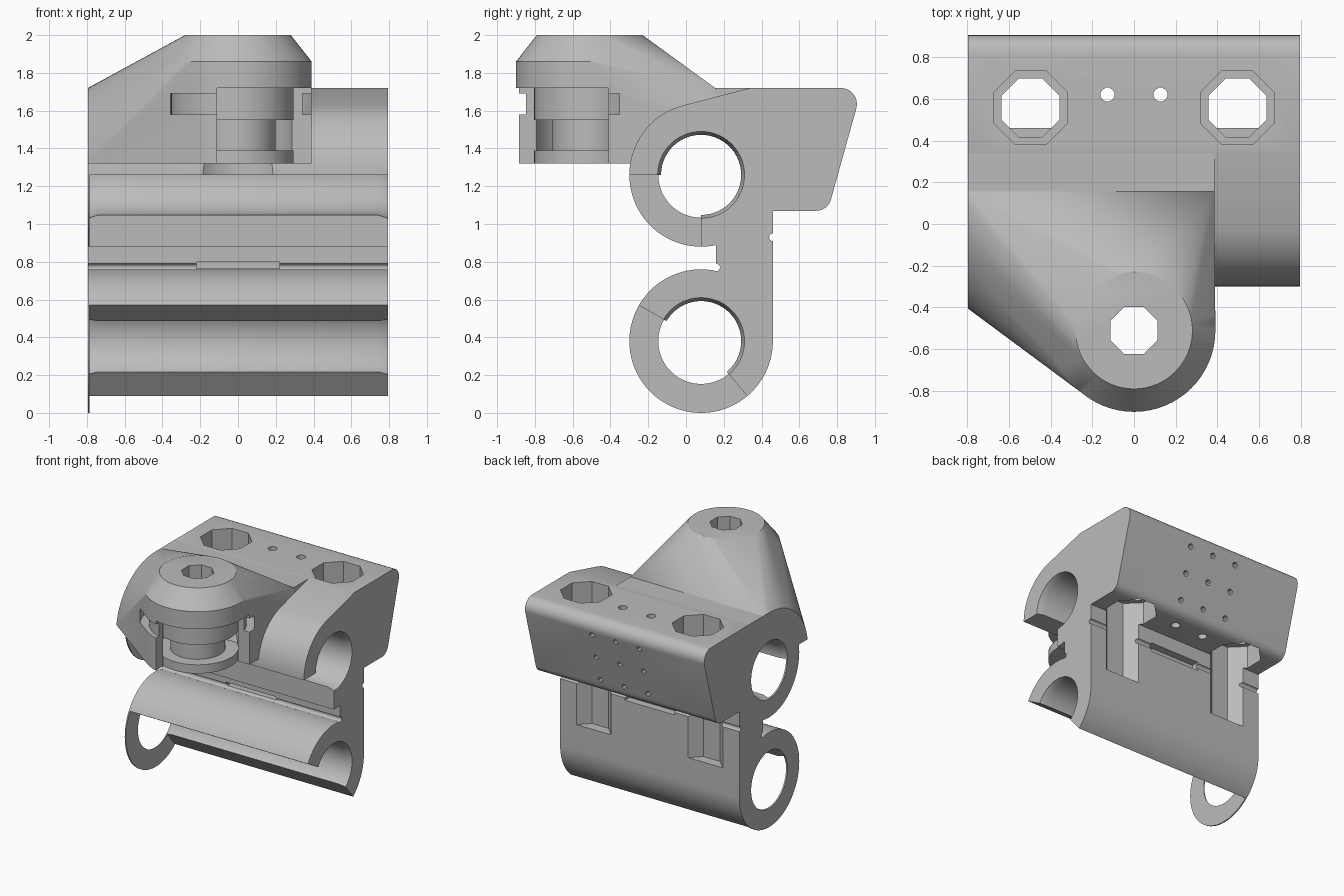
import bpy, bmesh, math
from mathutils import Vector, Matrix

if "Cube" in bpy.data.objects:
    bpy.data.objects.remove(bpy.data.objects["Cube"], do_unlink=True)

mat = bpy.data.materials.new("plain grey")
mat.use_nodes = True
GREY = (0.5, 0.5, 0.5, 1)
mat.diffuse_color = GREY
mat.node_tree.nodes["Principled BSDF"].inputs["Base Color"].default_value = GREY


def finish(name, bm):
    bmesh.ops.recalc_face_normals(bm, faces=bm.faces)
    me = bpy.data.meshes.new(name)
    bm.to_mesh(me)
    bm.free()
    me.materials.append(mat)
    ob = bpy.data.objects.new(name, me)
    bpy.context.collection.objects.link(ob)
    return ob


def arc(cy, cz, r, a0, a1, n):
    angles = [math.radians(a0 + (a1 - a0) * i / n) for i in range(n + 1)]
    return [(cy + r * math.cos(a), cz + r * math.sin(a)) for a in angles]


def prism(name, pts, x0, x1):
    """Extrude a (y, z) outline along x."""
    bm = bmesh.new()
    face = bm.faces.new([bm.verts.new((x0, y, z)) for y, z in pts])
    geo = bmesh.ops.extrude_face_region(bm, geom=[face])["geom"]
    moved = [v for v in geo if isinstance(v, bmesh.types.BMVert)]
    bmesh.ops.translate(bm, verts=moved, vec=(x1 - x0, 0, 0))
    return finish(name, bm)


def box(name, x0, x1, y0, y1, z0, z1):
    return prism(name, [(y0, z0), (y1, z0), (y1, z1), (y0, z1)], x0, x1)


def lathe(name, profile, centre, axis="Z", n=64):
    """Revolve (radius, height) pairs into a capped solid."""
    bm = bmesh.new()
    rings = []
    for r, h in profile:
        turn = [2 * math.pi * (i + 0.5) / n for i in range(n)]
        rings.append([bm.verts.new((r * math.cos(a), r * math.sin(a), h)) for a in turn])
    for lo, hi in zip(rings, rings[1:]):
        for i in range(n):
            j = (i + 1) % n
            bm.faces.new((lo[i], lo[j], hi[j], hi[i]))
    bm.faces.new(rings[0])
    bm.faces.new(rings[-1])
    rot = {"Z": Matrix(), "X": Matrix.Rotation(math.pi / 2, 4, "Y"),
           "Y": Matrix.Rotation(-math.pi / 2, 4, "X")}[axis]
    bm.transform(Matrix.Translation(Vector(centre)) @ rot)
    return finish(name, bm)


def rod(name, r, h0, h1, centre, axis="Z", n=32):
    return lathe(name, [(r, h0), (r, h1)], centre, axis, n)


def octagon(name, apothem, h0, h1, x, y):
    return rod(name, apothem / math.cos(math.pi / 8), h0, h1, (x, y, 0), n=8)


def carve(ob, cutters):
    """Cut all cutters from the part and keep the plain result."""
    for c in cutters:
        c.hide_render = True
        m = ob.modifiers.new("cut", "BOOLEAN")
        m.operation, m.solver, m.object = "DIFFERENCE", "EXACT", c
    deps = bpy.context.evaluated_depsgraph_get()
    deps.update()
    me = bpy.data.meshes.new_from_object(ob.evaluated_get(deps))
    ob.modifiers.clear()
    ob.data = me
    for c in cutters:
        bpy.data.objects.remove(c, do_unlink=True)


END = 0.795
RING_Y, UPPER, LOWER = 0.08, 1.26, 0.38
HEAD_Y = -0.51


def bore(z):
    prof = [(0.23, -1), (0.23, -END), (0.212, -0.74), (0.212, 0.74), (0.23, END), (0.23, 1)]
    return lathe("bore_cutter", prof, (0, RING_Y, z), "X")


# Main body: two bearing rings, web and overhanging rear block
outline = (arc(RING_Y, UPPER, 0.38, 180, 105, 18) + [(0.34, 1.72)]
           + arc(0.82, 1.635, 0.085, 90, -15, 8)
           + arc(0.69, 1.15, 0.08, -15, -90, 6) + [(0.46, 1.07)]
           + arc(RING_Y, LOWER, 0.38, 0, -282, 64)
           + arc(RING_Y, UPPER, 0.38, -78, -176, 24))
body = prism("bearing_body", outline, -END, END)

cuts = [bore(UPPER), bore(LOWER)]
# Open sides of the rings, leaving a thin full ring at one end
cuts.append(box("upper_opening", 0.01 - END, 1, -0.4, RING_Y, 0.84, UPPER))
wedge = [(RING_Y, LOWER)] + arc(RING_Y, LOWER, 0.7, 150, 310, 8)
cuts.append(prism("lower_opening", wedge, 0.01 - END, 1))
# Clearance in the upper ring below the head
cuts.append(rod("head_clearance", 0.28, 1.1, 1.32, (0, HEAD_Y, 0), n=64))
# Stepped bolt holes that run on as grooves in the rear wall
for x in (-0.495, 0.495):
    cuts.append(octagon("bolt_hole", 0.139, 1.1, 1.6, x, 0.557))
    cuts.append(octagon("bolt_head", 0.177, 1.42, 1.9, x, 0.557))
    cuts.append(octagon("bolt_groove", 0.177, 0.58, 1.25, x, 0.557))
# Small holes in the top and in the sloping rear face
for x in (-0.127, 0.127):
    cuts.append(rod("top_pin_hole", 0.034, 0.98, 1.9, (x, 0.62, 0), n=12))
for x in (-0.21, 0, 0.21):
    for z in (1.58, 1.38, 1.18):
        cuts.append(rod("rear_pin_hole", 0.022, 0.68, 1, (x, 0, z), "Y", 8))
# Fine grooves and tie slots in the web
for y, z in ((0.16, 0.77), (0.46, 0.93)):
    cuts.append(rod("web_groove", 0.02, -1, 1, (0, y, z), "X", 16))
cuts.append(box("front_tie_slot", -0.22, 0.22, 0.1, 0.24, 0.765, 0.8))
cuts.append(box("rear_tie_slot", -0.22, 0.22, 0.4, 0.5, 0.89, 0.96))
carve(body, cuts)

# Arm: convex blend from the head to a rounded shoulder
bm = bmesh.new()
for r, z in ((0.39, 1.32), (0.39, 1.86), (0.28, 2.0)):
    for x, y in arc(0, HEAD_Y, r, 0, 360, 64)[:-1]:
        bm.verts.new((x, y, z))
shoulder = [(RING_Y + 0.49 * c, UPPER + 0.46 * s) for c, s in arc(0, 0, 1, 90, 172.5, 14)]
for x in (-END, 0.385):
    for y, z in shoulder + [(0.155, 1.72), (0.155, 1.32)]:
        bm.verts.new((x, y, z))
hull = bmesh.ops.convex_hull(bm, input=bm.verts)
spare = [v for v in bm.verts if not v.link_faces]
bmesh.ops.delete(bm, geom=spare, context="VERTS")
bmesh.ops.dissolve_limit(bm, angle_limit=0.002, verts=bm.verts, edges=bm.edges)
arm = finish("head_arm", bm)

# Strap groove cutter: a ring around the head
groove = rod("strap_groove", 0.42, 1.58, 1.69, (0, HEAD_Y, 0), n=64)
carve(groove, [rod("strap_core", 0.355, 1.5, 1.75, (0, HEAD_Y, 0), n=64)])
carve(arm, [bore(UPPER),
            rod("pulley_pocket", 0.302, 1.2, 1.72, (0, HEAD_Y, 0), n=64),
            box("pocket_corner", -0.11, 0.6, -1.1, -0.41, 1.2, 1.72),
            groove,
            octagon("axle_hole", 0.112, 1.2, 2.2, 0, HEAD_Y)])

# Spool inside the pocket
spool = lathe("pulley_spool", [(0.295, 1.32), (0.295, 1.39), (0.2, 1.39), (0.2, 1.55),
                               (0.295, 1.55), (0.295, 1.74)], (0, HEAD_Y, 0))
carve(spool, [octagon("axle_hole", 0.112, 1.2, 2.2, 0, HEAD_Y)])

# Level fill between arm and rear block
fill = box("shoulder_fill", -END, 0.385, 0.1, 0.36, 1.52, 1.72)

for ob in (body, arm, spool, fill):
    bpy.ops.object.select_all(action="DESELECT")
    ob.select_set(True)
    bpy.context.view_layer.objects.active = ob
    bpy.ops.object.shade_smooth_by_angle(angle=math.radians(25))
